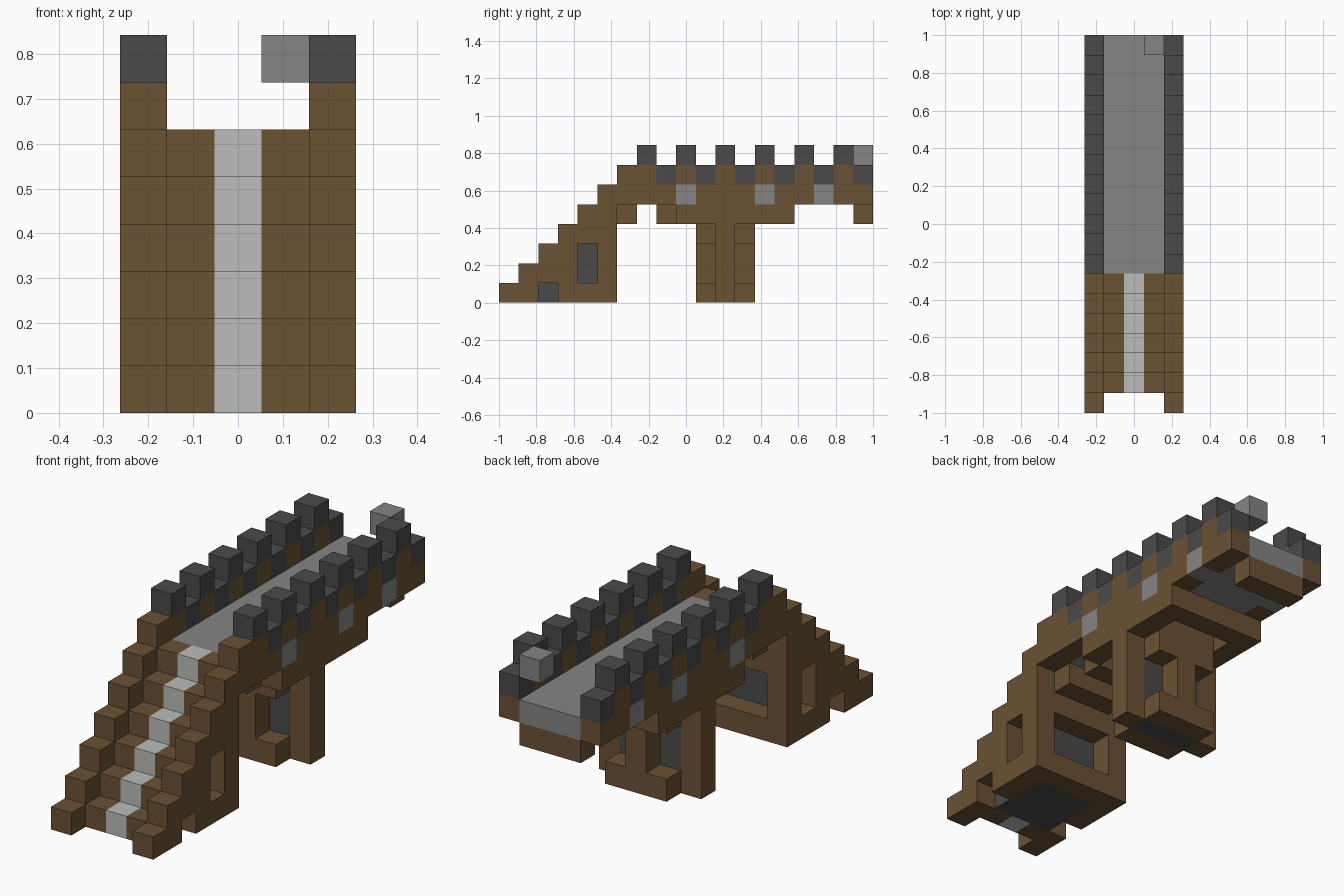
import bpy
import bmesh
from mathutils import Vector

if "Cube" in bpy.data.objects:
    bpy.data.objects.remove(bpy.data.objects["Cube"], do_unlink=True)

U = 2 / 19                      # edge of one block
ORIGIN = Vector((-2.5, -9.5, 0))
LAST = 18                       # last block row along y


def material(name, rgb):
    linear = [(c / 255 / 12.92) if c < 11 else ((c / 255 + 0.055) / 1.055) ** 2.4 for c in rgb]
    mat = bpy.data.materials.new(name)
    mat.use_nodes = True
    mat.diffuse_color = (*linear, 1)
    mat.node_tree.nodes["Principled BSDF"].inputs["Base Color"].default_value = (*linear, 1)
    return mat


brown = material("brown wood", (107, 81, 51))
dark = material("dark stone", (74, 74, 74))
grey = material("grey stone", (133, 133, 133))
pale = material("pale stone", (187, 190, 188))

cells = {}                      # block position -> part name
colours = {}                    # part name -> material


def fill(part, mat, xs, ys, zs):
    """Fill inclusive block ranges; later parts replace earlier ones."""
    colours[part] = mat
    for x in range(xs[0], xs[1] + 1):
        for y in range(ys[0], ys[1] + 1):
            for z in range(zs[0], zs[1] + 1):
                cells[x, y, z] = part


def clear(xs, ys, zs):
    for x in range(xs[0], xs[1] + 1):
        for y in range(ys[0], ys[1] + 1):
            for z in range(zs[0], zs[1] + 1):
                cells.pop((x, y, z), None)


INNER = (1, 3)
SIDES = ((0, 0), (4, 4))

# Stair tower: stepped treads, raised side walls and a pale runner
for y in range(1, 7):
    low = 0 if y < 6 else 4
    fill("stair_treads", brown, INNER, (y, y), (low, y - 1))
    fill("stair_runner", pale, (2, 2), (y, y), (y - 1, y - 1))
for side in SIDES:
    for y in range(7):
        fill("stair_walls", brown, side, (y, y), (0 if y < 6 else 5, y))

# Dark core seen through the tower openings and from below
fill("tower_core", dark, INNER, (2, 2), (0, 0))
fill("tower_core", dark, INNER, (3, 3), (0, 1))
fill("tower_core", dark, INNER, (4, 4), (0, 2))
clear(INNER, (5, 5), (1, 2))
for side in SIDES:
    clear(side, (4, 4), (1, 2))
    clear(side, (2, 2), (0, 0))

# Walkway floor
fill("walkway_floor", grey, INNER, (7, LAST), (5, 5))

# Parapets with alternating blocks, battlements and stone insets
for side in SIDES:
    fill("parapet_walls", brown, side, (7, LAST), (5, 6))
    for y in range(8, LAST + 1, 2):
        fill("parapet_caps", dark, side, (y, y), (6, 6))
    for y in range(7, LAST, 2):
        fill("battlements", dark, side, (y, y), (7, 7))
    for y in (9, 13, 16):
        fill("wall_insets", grey, side, (y, y), (5, 5))

# Beams below the walkway
for side in SIDES:
    fill("side_beams", brown, side, (9, 14), (4, 4))
for y in (8, 10, 11, 12, 14, LAST):
    fill("cross_beams", brown, INNER, (y, y), (4, 4))

# Cross-shaped support pier with a dark core
for side in SIDES:
    fill("pier_posts", brown, side, (11, 11), (0, 3))
fill("pier_core", dark, INNER, (11, 11), (0, 3))
for y in (10, 12):
    fill("pier_frames", brown, (2, 2), (y, y), (0, 3))
    for z in (0, 3):
        fill("pier_frames", brown, INNER, (y, y), (z, z))

# Single loose block at the far end
fill("loose_block", grey, (3, 3), (LAST, LAST), (7, 7))


def build(part):
    """Make one mesh from the exposed block faces of a part."""
    bm = bmesh.new()
    verts = {}

    def vert(p):
        key = tuple(round(c) for c in p)
        if key not in verts:
            verts[key] = bm.verts.new((Vector(key) + ORIGIN) * U)
        return verts[key]

    for cell, owner in cells.items():
        if owner != part:
            continue
        for axis in range(3):
            for step in (0, 1):
                beside = list(cell)
                beside[axis] += 2 * step - 1
                if tuple(beside) in cells:
                    continue
                n, a, b = Vector(), Vector(), Vector()
                n[axis] = step
                a[(axis + 1) % 3] = 1
                b[(axis + 2) % 3] = 1
                p = Vector(cell) + n
                loop = [p, p + a, p + a + b, p + b]
                if not step:
                    loop.reverse()
                bm.faces.new([vert(q) for q in loop])
    mesh = bpy.data.meshes.new(part)
    bm.to_mesh(mesh)
    bm.free()
    mesh.materials.append(colours[part])
    bpy.context.collection.objects.link(bpy.data.objects.new(part, mesh))


for part in colours:
    build(part)
